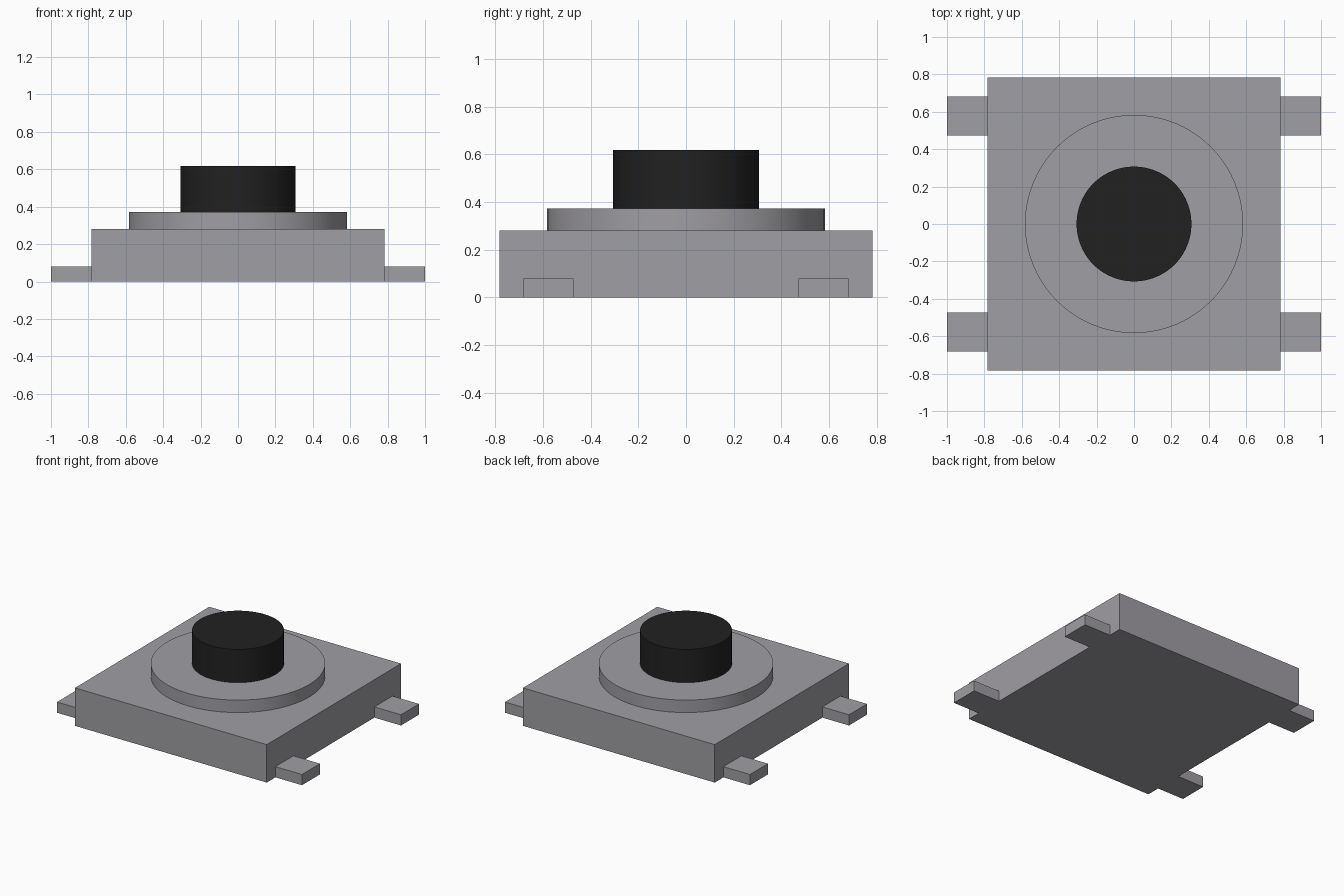
import bpy
import math

cube = bpy.data.objects.get("Cube")
if cube:
    bpy.data.objects.remove(cube, do_unlink=True)


def material(name, rgb):
    mat = bpy.data.materials.new(name)
    mat.use_nodes = True
    color = (*rgb, 1.0)
    mat.diffuse_color = color
    mat.node_tree.nodes["Principled BSDF"].inputs["Base Color"].default_value = color
    return mat


metal = material("grey metal", (0.35, 0.342, 0.366))
plastic = material("black plastic", (0.0152, 0.0152, 0.0152))


def finish(name, mat):
    obj = bpy.context.object
    obj.name = obj.data.name = name
    obj.data.materials.append(mat)
    return obj


def box(name, x, y, z, mat):
    """Box from (min, max) ranges on each axis."""
    ranges = (x, y, z)
    bpy.ops.mesh.primitive_cube_add(size=1, location=[(a + b) / 2 for a, b in ranges])
    bpy.context.object.scale = [b - a for a, b in ranges]
    bpy.ops.object.transform_apply(location=False, rotation=False, scale=True)
    return finish(name, mat)


def disc(name, radius, z0, z1, mat):
    """Upright cylinder with smooth sides and sharp rims."""
    bpy.ops.mesh.primitive_cylinder_add(vertices=96, radius=radius, depth=z1 - z0,
                                        location=(0, 0, (z0 + z1) / 2))
    bpy.ops.object.shade_smooth_by_angle(angle=math.radians(30))
    return finish(name, mat)


# Square housing
BODY = 0.783
box("housing", (-BODY, BODY), (-BODY, BODY), (0, 0.28), metal)

# Raised collar and push button
disc("collar", 0.583, 0.28, 0.372, metal)
disc("push_button", 0.307, 0.372, 0.617, plastic)

# Four solder legs, two on each side
for side, sx in (("left", 1), ("right", -1)):
    for end, sy in (("front", -1), ("back", 1)):
        box(f"{end}_{side}_leg", sorted((sx * BODY, sx * 1.0)),
            sorted((sy * 0.472, sy * 0.682)), (0, 0.079), metal)
